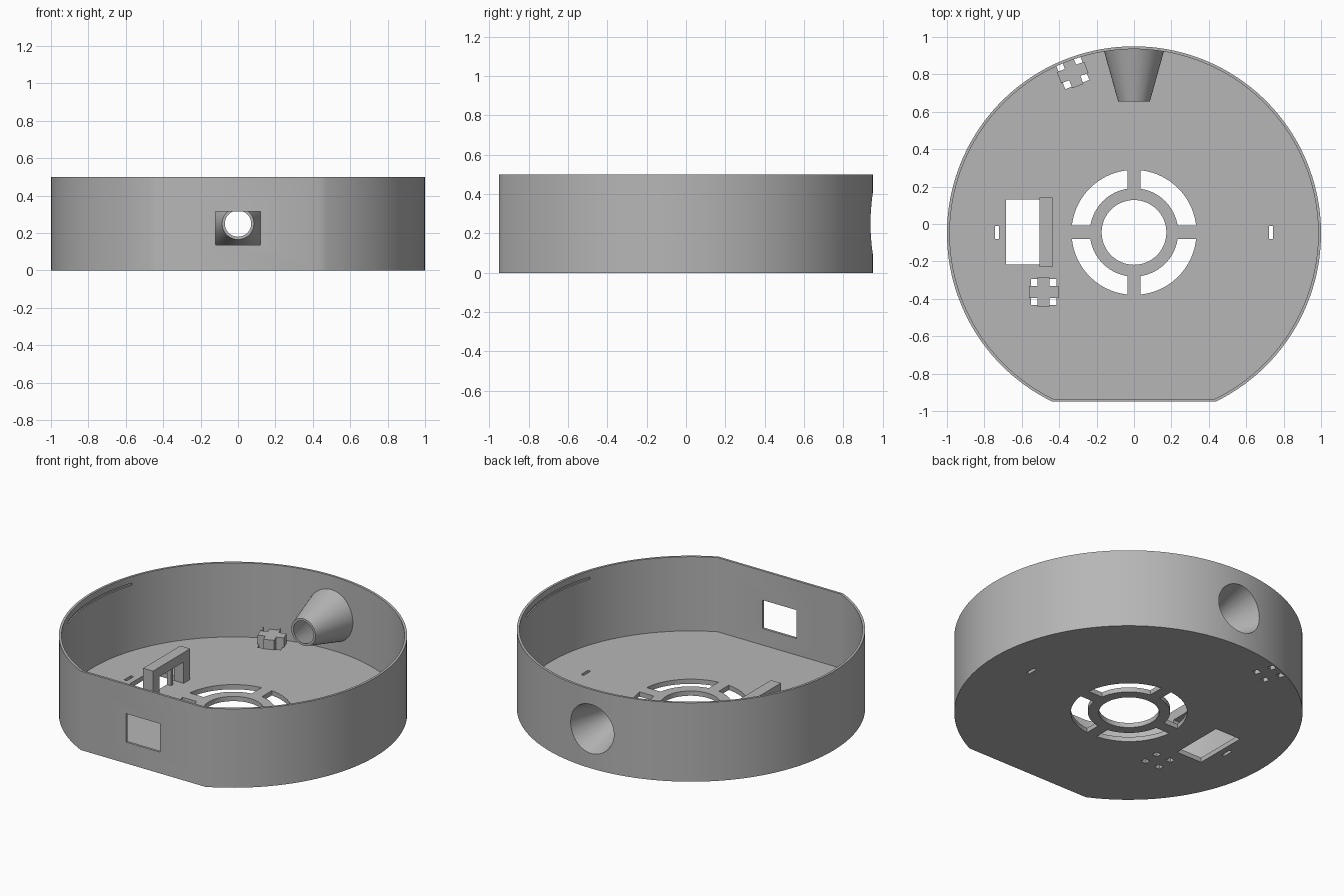
import bpy, bmesh, math
from mathutils import Matrix

if "Cube" in bpy.data.objects:
    bpy.data.objects.remove(bpy.data.objects["Cube"])

CY = -0.05          # centre of the round housing
FLOOR = 0.03
WALL = 0.015
H = 0.5

grey = bpy.data.materials.new("plain grey")
grey.diffuse_color = (0.47, 0.47, 0.47, 1)
grey.use_nodes = True
grey.node_tree.nodes["Principled BSDF"].inputs["Base Color"].default_value = grey.diffuse_color


def finish(name, bm):
    bmesh.ops.recalc_face_normals(bm, faces=bm.faces)
    me = bpy.data.meshes.new(name)
    bm.to_mesh(me)
    bm.free()
    ob = bpy.data.objects.new(name, me)
    me.materials.append(grey)
    bpy.context.collection.objects.link(ob)
    return ob


def prism(name, pts, z0, z1, bevel=0):
    """Extrude an xy outline from z0 to z1, optionally rounding its sharp corners."""
    bm = bmesh.new()
    lo = [bm.verts.new((x, y, z0)) for x, y in pts]
    hi = [bm.verts.new((x, y, z1)) for x, y in pts]
    n = len(pts)
    bm.faces.new(lo[::-1])
    bm.faces.new(hi)
    for i in range(n):
        j = (i + 1) % n
        bm.faces.new((lo[i], lo[j], hi[j], hi[i]))
    if bevel:
        sharp = [e for e in bm.edges if abs(e.verts[0].co.z - e.verts[1].co.z) > 1e-4
                 and e.calc_face_angle(0) > 0.8]
        bmesh.ops.bevel(bm, geom=sharp, offset=bevel, segments=3, profile=0.5, affect='EDGES')
    return finish(name, bm)


def rect(x0, x1, y0, y1):
    return [(x0, y0), (x1, y0), (x1, y1), (x0, y1)]


def arc(r, a0, a1, n, cy=CY):
    return [(r * math.cos(a0 + (a1 - a0) * i / n), cy + r * math.sin(a0 + (a1 - a0) * i / n))
            for i in range(n + 1)]


def d_outline(r, flat):
    """Circle with its front cut straight at a distance from the centre."""
    a = math.asin(flat / r)
    return arc(r, -a, math.pi + a, 128)


def frustum(name, y0, r0, y1, r1, z):
    bm = bmesh.new()
    bmesh.ops.create_cone(bm, cap_ends=True, segments=64, radius1=r0, radius2=r1, depth=y1 - y0)
    bm.transform(Matrix.Translation((0, (y0 + y1) / 2, z)) @ Matrix.Rotation(-math.pi / 2, 4, 'X'))
    return finish(name, bm)


def boolean(ob, other, op='DIFFERENCE'):
    m = ob.modifiers.new("bool", 'BOOLEAN')
    m.object, m.operation, m.solver = other, op, 'EXACT'
    bpy.context.view_layer.objects.active = ob
    bpy.ops.object.modifier_apply(modifier=m.name)
    bpy.data.objects.remove(other)


# Housing: open D-shaped tray
housing = prism("housing", d_outline(1, 0.9), 0, H)
boolean(housing, prism("cavity", d_outline(1 - WALL, 0.9 - WALL), FLOOR, H + 0.1))

# Tapered cable funnel through the back wall
funnel = frustum("funnel", 0.655, 0.085, 0.96, 0.17, 0.25)
boolean(funnel, prism("trim", d_outline(0.998, 0.89), 0.01, H - 0.01), 'INTERSECT')
boolean(housing, funnel, 'UNION')
boolean(housing, frustum("bore", 0.64, 0.066, 0.96, 0.158, 0.25))

# Rounded rectangular window in the flat front
window = prism("window", rect(-0.12, 0.12, -0.09, 0.09), -0.1, 0.1, 0.02)
window.data.transform(Matrix.Translation((0, -0.94, 0.225)) @ Matrix.Rotation(math.pi / 2, 4, 'X'))
boolean(housing, window)

# Central hole and the four vent slots around it
VY = -0.045
boolean(housing, prism("centre_hole", arc(0.173, 0, math.tau * 63 / 64, 63, VY), -0.1, 0.1))
for k in range(4):
    q = k * math.pi / 2
    ro, ri, s = 0.334, 0.236, 0.036
    ao, ai = math.asin(s / ro), math.asin(s / ri)
    pts = (arc(ro, q + ao, q + math.pi / 2 - ao, 20, VY)
           + arc(ri, q + math.pi / 2 - ai, q + ai, 20, VY))
    boolean(housing, prism("vent", pts, -0.1, 0.1, 0.012))

# Slits in the floor and snap grooves high on the inner wall, both sides
for sx in (-1, 1):
    boolean(housing, prism("slit", rect(sx * 0.733 - 0.01, sx * 0.733 + 0.01, -0.08, -0.01), -0.1, 0.1))
    mid = 0 if sx > 0 else math.pi
    w = math.radians(19)
    groove = arc(0.993, mid - w, mid + w, 24) + arc(0.97, mid + w, mid - w, 24)
    boolean(housing, prism("groove", groove, 0.445, 0.46))

# Connector opening in the floor
boolean(housing, prism("port", rect(-0.685, -0.505, -0.217, 0.13), -0.1, 0.1))

# Cross-shaped posts, each with four square holes at its corners
for name, x, y, ang in (("cross_post_front", -0.483, -0.363, 0),
                        ("cross_post_back", -0.328, 0.81, math.radians(21))):
    place = Matrix.Translation((x, y, 0)) @ Matrix.Rotation(ang, 4, 'Z')
    a, b, c = 0.032, 0.078, 0.069
    for sx in (-1, 1):
        for sy in (-1, 1):
            xs, ys = sorted((sx * a, sx * c)), sorted((sy * a, sy * c))
            hole = prism("hole", rect(*xs, *ys), -0.1, 0.1)
            hole.data.transform(place)
            boolean(housing, hole)
    cross = [(a, -b), (a, -a), (b, -a), (b, a), (a, a), (a, b),
             (-a, b), (-a, a), (-b, a), (-b, -a), (-a, -a), (-a, -b)]
    post = prism(name, cross, FLOOR - 0.01, 0.09)
    post.data.transform(place)

# Arched bracket beside the connector opening
bracket = prism("connector_bracket", rect(-0.504, -0.435, -0.23, 0.143), FLOOR - 0.01, 0.225)
boolean(bracket, prism("arch", rect(-0.6, -0.4, -0.165, 0.078), 0, 0.165))
prism("bracket_rib", rect(-0.504, -0.475, 0.01, 0.03), FLOOR - 0.01, 0.17)

# Smooth the curved walls, keep the edges sharp
for ob in bpy.data.objects:
    ob.select_set(True)
bpy.context.view_layer.objects.active = housing
bpy.ops.object.shade_smooth_by_angle(angle=math.radians(30))
